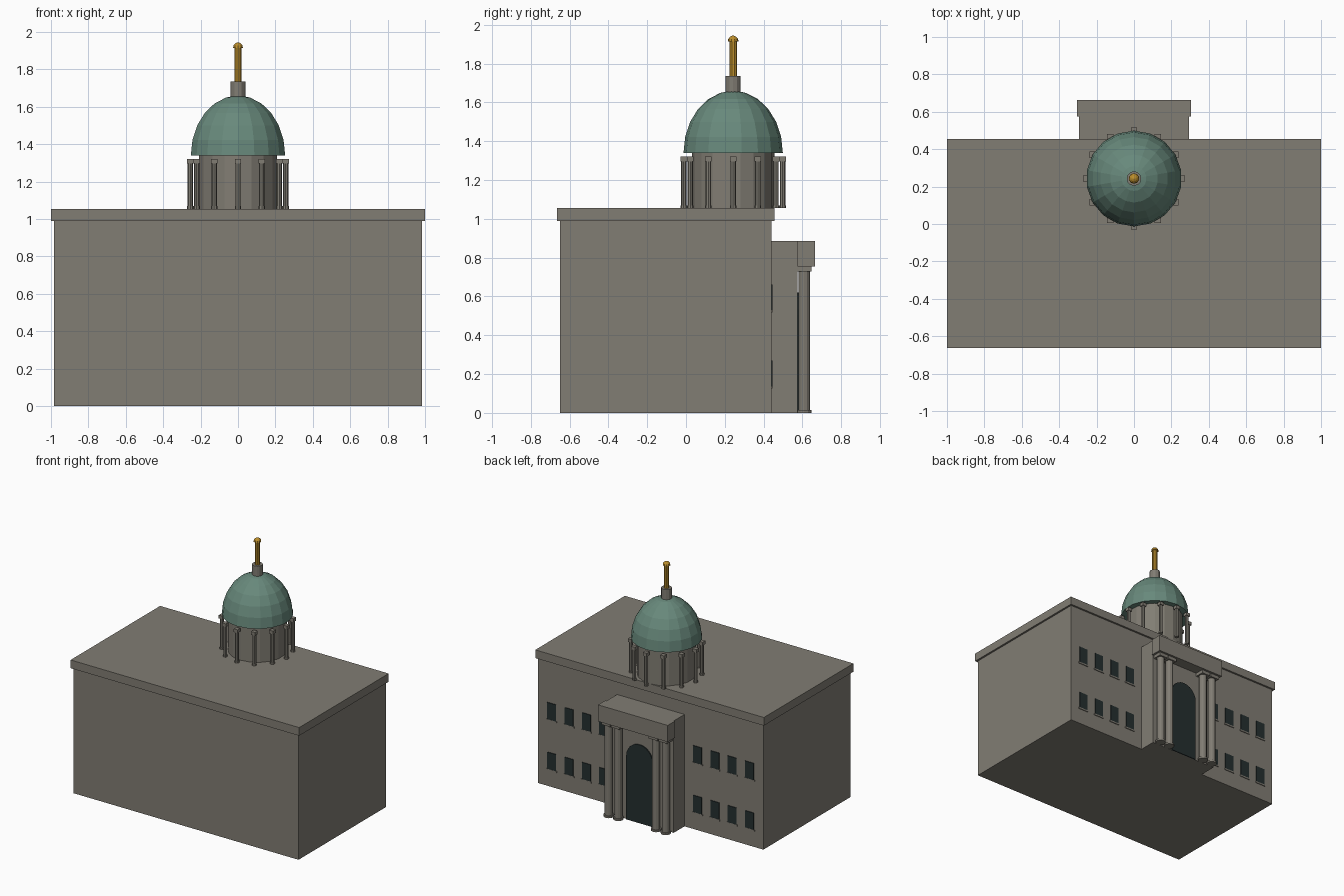
import bpy, bmesh, math
from mathutils import Matrix

if "Cube" in bpy.data.objects:
    bpy.data.objects.remove(bpy.data.objects["Cube"])


def material(name, rgb):
    m = bpy.data.materials.new(name)
    m.diffuse_color = (*rgb, 1)
    m.use_nodes = True
    m.node_tree.nodes["Principled BSDF"].inputs["Base Color"].default_value = m.diffuse_color
    return m


STONE = material("warm grey stone", (0.22, 0.205, 0.173))
COPPER = material("green copper", (0.138, 0.25, 0.20))
GOLD = material("gold", (0.50, 0.27, 0.025))
GLASS = material("dark glass", (0.018, 0.028, 0.029))


def finish(name, bm, mat):
    bmesh.ops.recalc_face_normals(bm, faces=bm.faces)
    me = bpy.data.meshes.new(name)
    bm.to_mesh(me)
    bm.free()
    me.materials.append(mat)
    ob = bpy.data.objects.new(name, me)
    bpy.context.collection.objects.link(ob)
    return ob


def add_box(bm, x0, x1, y0, y1, z0, z1):
    m = Matrix.Translation(((x0 + x1) / 2, (y0 + y1) / 2, (z0 + z1) / 2))
    bmesh.ops.create_cube(bm, size=1, matrix=m @ Matrix.Diagonal((x1 - x0, y1 - y0, z1 - z0, 1)))


def box(name, mat, *dims):
    bm = bmesh.new()
    add_box(bm, *dims)
    return finish(name, bm, mat)


def add_lathe(bm, x, y, profile, n):
    # Revolve (radius, z) points, capped at both ends
    rings = []
    for r, z in profile:
        rings.append([bm.verts.new((x + r * math.sin(math.tau * i / n),
                                    y + r * math.cos(math.tau * i / n), z)) for i in range(n)])
    for a, b in zip(rings, rings[1:]):
        for i in range(n):
            j = (i + 1) % n
            bm.faces.new((a[i], a[j], b[j], b[i]))
    bm.faces.new(rings[0])
    bm.faces.new(rings[-1])


def lathe(name, mat, x, y, profile, n):
    bm = bmesh.new()
    add_lathe(bm, x, y, profile, n)
    return finish(name, bm, mat)


def column(name, x, y, z0, z1, r, half, base_h, cap_h, n):
    # Round shaft with square base and capital
    bm = bmesh.new()
    add_lathe(bm, x, y, [(r, z0 + base_h), (r, z1 - cap_h)], n)
    add_lathe(bm, x, y, [(half, z0), (half, z0 + base_h)], n)
    add_box(bm, x - half, x + half, y - half, y + half, z1 - cap_h, z1)
    finish(name, bm, STONE)


# Main block and cornice
box("main_block", STONE, -0.985, 0.985, -0.65, 0.44, 0, 0.99)
box("cornice", STONE, -1, 1, -0.664, 0.455, 0.99, 1.055)

# Entrance portico
box("portico_wall", STONE, -0.295, 0.295, 0.43, 0.575, 0, 0.885)
box("entablature", STONE, -0.305, 0.305, 0.575, 0.664, 0.755, 0.886)
for i, x in enumerate((-0.25, -0.165, 0.165, 0.25)):
    column(f"portico_column_{i + 1}", x, 0.609, 0, 0.756, 0.029, 0.038, 0.015, 0.027, 12)

# Arched doorway as a thin plate
bm = bmesh.new()
pts = [(0.115, 0), (0.115, 0.505)]
pts += [(0.115 * math.cos(math.pi * i / 12), 0.505 + 0.115 * math.sin(math.pi * i / 12)) for i in range(1, 12)]
pts += [(-0.115, 0.505), (-0.115, 0)]
face = bm.faces.new([bm.verts.new((x, 0.574, z)) for x, z in pts])
ext = bmesh.ops.extrude_face_region(bm, geom=[face])
bmesh.ops.translate(bm, vec=(0, 0.009, 0), verts=[v for v in ext["geom"] if isinstance(v, bmesh.types.BMVert)])
finish("arched_door", bm, GLASS)

# Back windows with sills, two rows mirrored left and right
glass, sills = bmesh.new(), bmesh.new()
for s in (-1, 1):
    for k in range(4):
        x = s * (0.41 + 0.152 * k)
        for z in (0.137, 0.53):
            add_box(glass, x - 0.038, x + 0.038, 0.438, 0.445, z, z + 0.132)
            add_box(sills, x - 0.045, x + 0.045, 0.438, 0.446, z - 0.012, z)
finish("windows", glass, GLASS)
finish("window_sills", sills, STONE)

# Drum with ring of twelve columns
CY = 0.243
lathe("drum", STONE, 0, CY, [(0.212, 1.05), (0.212, 1.342)], 18)
for i in range(12):
    a = math.tau * i / 12
    column(f"drum_column_{i + 1}", 0.255 * math.sin(a), CY + 0.255 * math.cos(a),
           1.055, 1.322, 0.014, 0.017, 0.014, 0.026, 8)

# Dome
dome = [(0.256 * math.cos(math.pi / 2 * i / 6), 1.34 + 0.32 * math.sin(math.pi / 2 * i / 6)) for i in range(6)]
lathe("dome", COPPER, 0, CY, dome + [(0.02, 1.659)], 18)

# Lantern, spire and finial
lathe("lantern", STONE, 0, CY, [(0.039, 1.64), (0.039, 1.735)], 12)
lathe("spire", GOLD, 0, CY, [(0.02, 1.735), (0.02, 1.916)], 10)
lathe("finial", GOLD, 0, CY, [(0.028, 1.914), (0.025, 1.928), (0.015, 1.939), (0.004, 1.944)], 10)
